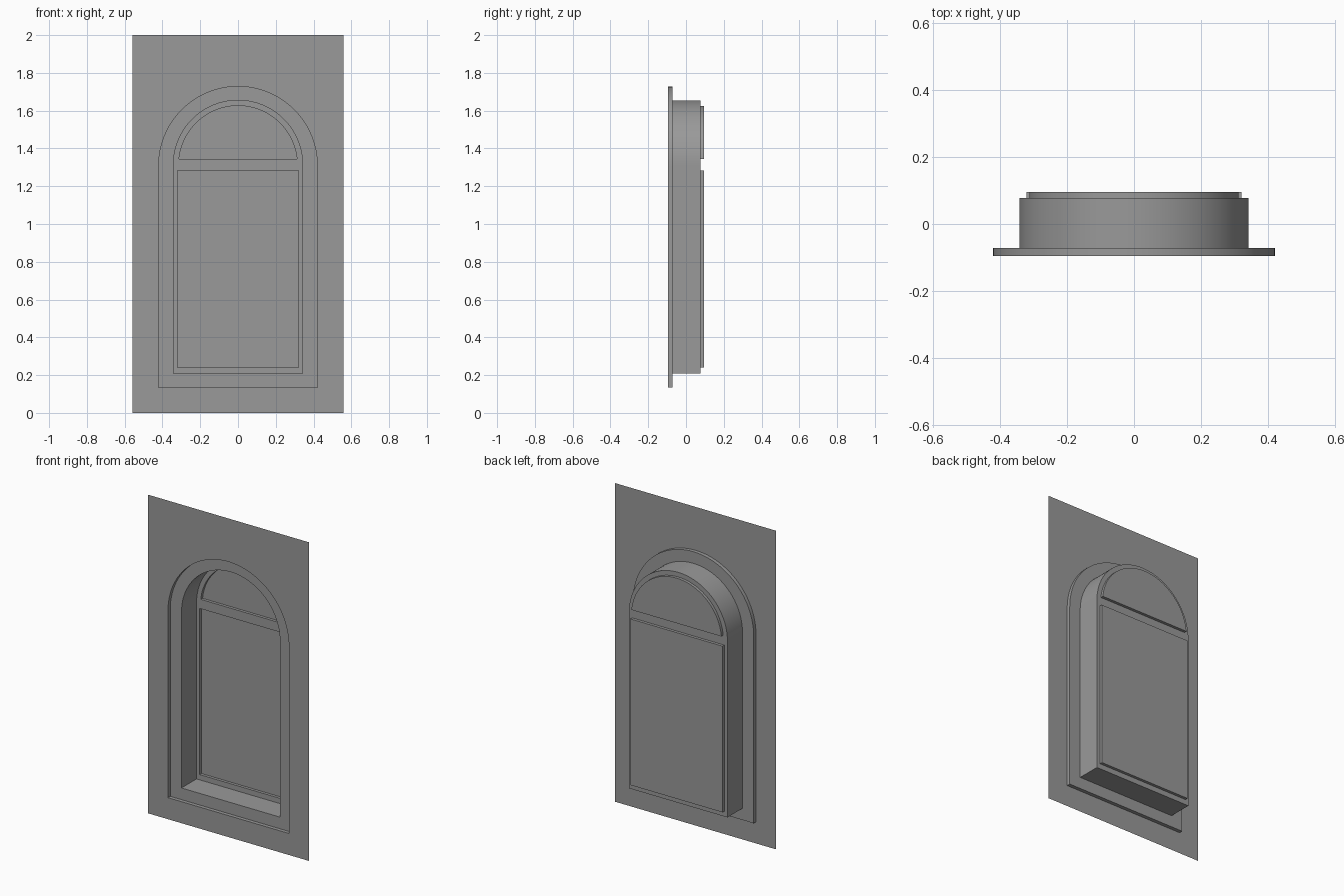
import bpy, bmesh, math

if "Cube" in bpy.data.objects:
    bpy.data.objects.remove(bpy.data.objects["Cube"])

# Depth layers, front (-y) to back
WALL_Y, STEP_Y, BACK_Y, PANE_Y = -0.095, -0.072, 0.077, 0.095
SEG = 48

# Dark grey paint
grey = bpy.data.materials.new("dark_grey")
grey.diffuse_color = (0.32, 0.32, 0.32, 1)
grey.use_nodes = True
grey.node_tree.nodes["Principled BSDF"].inputs["Base Color"].default_value = grey.diffuse_color


# Outlines run counter-clockwise as seen from the front
def rect(w, z0, z1):
    return [(-w, z0), (w, z0), (w, z1), (-w, z1)]


def arch(r, spring, z0):
    arc = [(r * math.cos(math.pi * i / SEG), spring + r * math.sin(math.pi * i / SEG))
           for i in range(SEG + 1)]
    return [(-r, z0), (r, z0)] + arc


def lunette(r, centre, z0):
    a = math.asin((z0 - centre) / r)
    return [(r * math.cos(a + (math.pi - 2 * a) * i / SEG),
             centre + r * math.sin(a + (math.pi - 2 * a) * i / SEG)) for i in range(SEG + 1)]


def sheet(bm, y, outer, holes=()):
    """Flat sheet facing the front, with optional openings."""
    edges = []
    for pts in [outer, *holes]:
        vs = [bm.verts.new((x, y, z)) for x, z in pts]
        edges += [bm.edges.new((vs[i - 1], vs[i])) for i in range(len(vs))]
    res = bmesh.ops.triangle_fill(bm, edges=edges, use_beauty=True, normal=(0, -1, 0))
    for f in [g for g in res["geom"] if isinstance(g, bmesh.types.BMFace)]:
        f.normal_update()
        if f.normal.y > 0:
            f.normal_flip()


def sides(bm, pts, y0, y1):
    """Inward-facing walls of an opening."""
    front = [bm.verts.new((x, y0, z)) for x, z in pts]
    back = [bm.verts.new((x, y1, z)) for x, z in pts]
    for i in range(len(pts)):
        j = (i + 1) % len(pts)
        bm.faces.new((front[i], front[j], back[j], back[i]))


def part(name, sheets=(), walls=()):
    bm = bmesh.new()
    for s in sheets:
        sheet(bm, *s)
    for w in walls:
        sides(bm, *w)
    bmesh.ops.remove_doubles(bm, verts=bm.verts[:], dist=1e-5)
    me = bpy.data.meshes.new(name)
    bm.to_mesh(me)
    bm.free()
    me.materials.append(grey)
    ob = bpy.data.objects.new(name, me)
    bpy.context.collection.objects.link(ob)
    bpy.ops.object.select_all(action='DESELECT')
    ob.select_set(True)
    bpy.context.view_layer.objects.active = ob
    bpy.ops.object.shade_smooth_by_angle(angle=math.radians(30))


wall = rect(0.558, 0, 2)
outer = arch(0.42, 1.308, 0.135)
inner = arch(0.342, 1.313, 0.208)
upper = lunette(0.314, 1.312, 1.343)
lower = rect(0.32, 0.241, 1.284)

# Wall sheet with arched opening
part("wall", [(WALL_Y, wall, [outer])])
# Shallow stepped surround
part("arch_surround", [(STEP_Y, outer, [inner])], [(outer, WALL_Y, STEP_Y)])
# Deep reveal
part("reveal", walls=[(inner, STEP_Y, BACK_Y)])
# Window frame with the two pane openings
part("window_frame", [(BACK_Y, inner, [upper, lower])])
# Recessed panes
part("upper_pane", [(PANE_Y, upper)], [(upper, BACK_Y, PANE_Y)])
part("lower_pane", [(PANE_Y, lower)], [(lower, BACK_Y, PANE_Y)])
